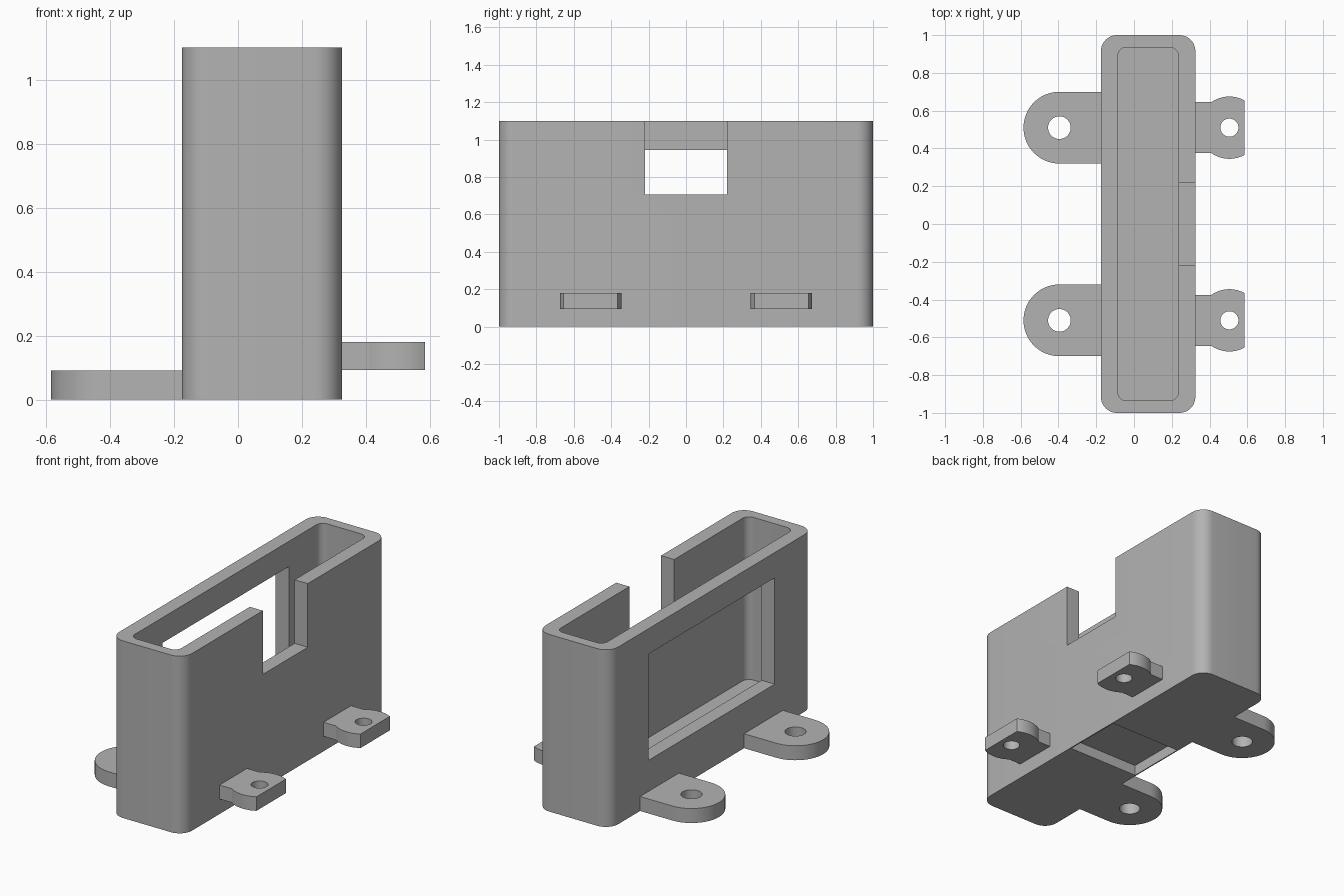
import bpy, bmesh, math

if "Cube" in bpy.data.objects:
    bpy.data.objects.remove(bpy.data.objects["Cube"])

grey = bpy.data.materials.new("plain grey")
grey.diffuse_color = (0.45, 0.45, 0.45, 1)
grey.use_nodes = True
grey.node_tree.nodes["Principled BSDF"].inputs["Base Color"].default_value = grey.diffuse_color


def arc(cx, cy, r, a0, a1, n):
    """Points along an arc, angles in degrees."""
    return [(cx + r * math.cos(math.radians(a0 + (a1 - a0) * i / n)),
             cy + r * math.sin(math.radians(a0 + (a1 - a0) * i / n)))
            for i in range(n + 1)]


def rounded_rect(x0, x1, y0, y1, r):
    return (arc(x1 - r, y1 - r, r, 0, 90, 10) + arc(x0 + r, y1 - r, r, 90, 180, 10)
            + arc(x0 + r, y0 + r, r, 180, 270, 10) + arc(x1 - r, y0 + r, r, 270, 360, 10))


def prism(name, outline, z0, z1):
    """Extrude a counter-clockwise outline from z0 to z1."""
    bm = bmesh.new()
    base = bm.faces.new([bm.verts.new((x, y, z0)) for x, y in outline])
    out = bmesh.ops.extrude_face_region(bm, geom=[base])
    for v in out["geom"]:
        if isinstance(v, bmesh.types.BMVert):
            v.co.z = z1
    bmesh.ops.recalc_face_normals(bm, faces=bm.faces)
    me = bpy.data.meshes.new(name)
    bm.to_mesh(me)
    bm.free()
    ob = bpy.data.objects.new(name, me)
    me.materials.append(grey)
    bpy.context.collection.objects.link(ob)
    return ob


def block(name, x0, x1, y0, y1, z0, z1):
    return prism(name, [(x0, y0), (x1, y0), (x1, y1), (x0, y1)], z0, z1)


def activate(ob):
    bpy.ops.object.select_all(action='DESELECT')
    ob.select_set(True)
    bpy.context.view_layer.objects.active = ob


def cut(ob, cutter):
    activate(ob)
    mod = ob.modifiers.new("cut", 'BOOLEAN')
    mod.operation, mod.solver, mod.object = 'DIFFERENCE', 'EXACT', cutter
    bpy.ops.object.modifier_apply(modifier=mod.name)
    bpy.data.objects.remove(cutter)


def smooth(ob):
    activate(ob)
    bpy.ops.object.shade_smooth_by_angle(angle=math.radians(30))


# Open-topped housing with rounded corners
housing = prism("housing", rounded_rect(-0.175, 0.325, -1, 1, 0.085), 0, 1.1)
cut(housing, prism("cavity", rounded_rect(-0.085, 0.235, -0.935, 0.935, 0.045), 0.09, 1.3))
# Large window in the left wall, notch in the right wall, recess underneath
cut(housing, block("window", -0.3, 0.0, -0.62, 0.62, 0.283, 0.943))
cut(housing, block("notch", 0.15, 0.5, -0.22, 0.22, 0.705, 1.3))
cut(housing, block("recess", -0.168, 0.318, -0.19, 0.19, -0.1, 0.065))
smooth(housing)

for side, y in (("front", -0.51), ("back", 0.51)):
    # Round-ended mounting foot
    foot = prism(side + "_foot", [(-0.14, y - 0.19), (-0.14, y + 0.19)]
                 + arc(-0.395, y, 0.19, 90, 270, 32), 0, 0.09)
    cut(foot, prism("hole", arc(-0.395, y, 0.06, 0, 350, 35), -0.1, 0.2))
    smooth(foot)

    # Small tab with a bulged, flat-ended head
    a_end = math.degrees(math.acos(0.08 / 0.165))
    a_neck = 180 - math.degrees(math.asin(0.135 / 0.165))
    tab = prism(side + "_tab", [(0.29, y + 0.135), (0.29, y - 0.135)]
                + arc(0.505, y, 0.165, -a_neck, -a_end, 12)
                + arc(0.505, y, 0.165, a_end, a_neck, 12), 0.093, 0.18)
    cut(tab, prism("hole", arc(0.505, y, 0.048, 0, 350, 35), 0, 0.3))
    smooth(tab)
